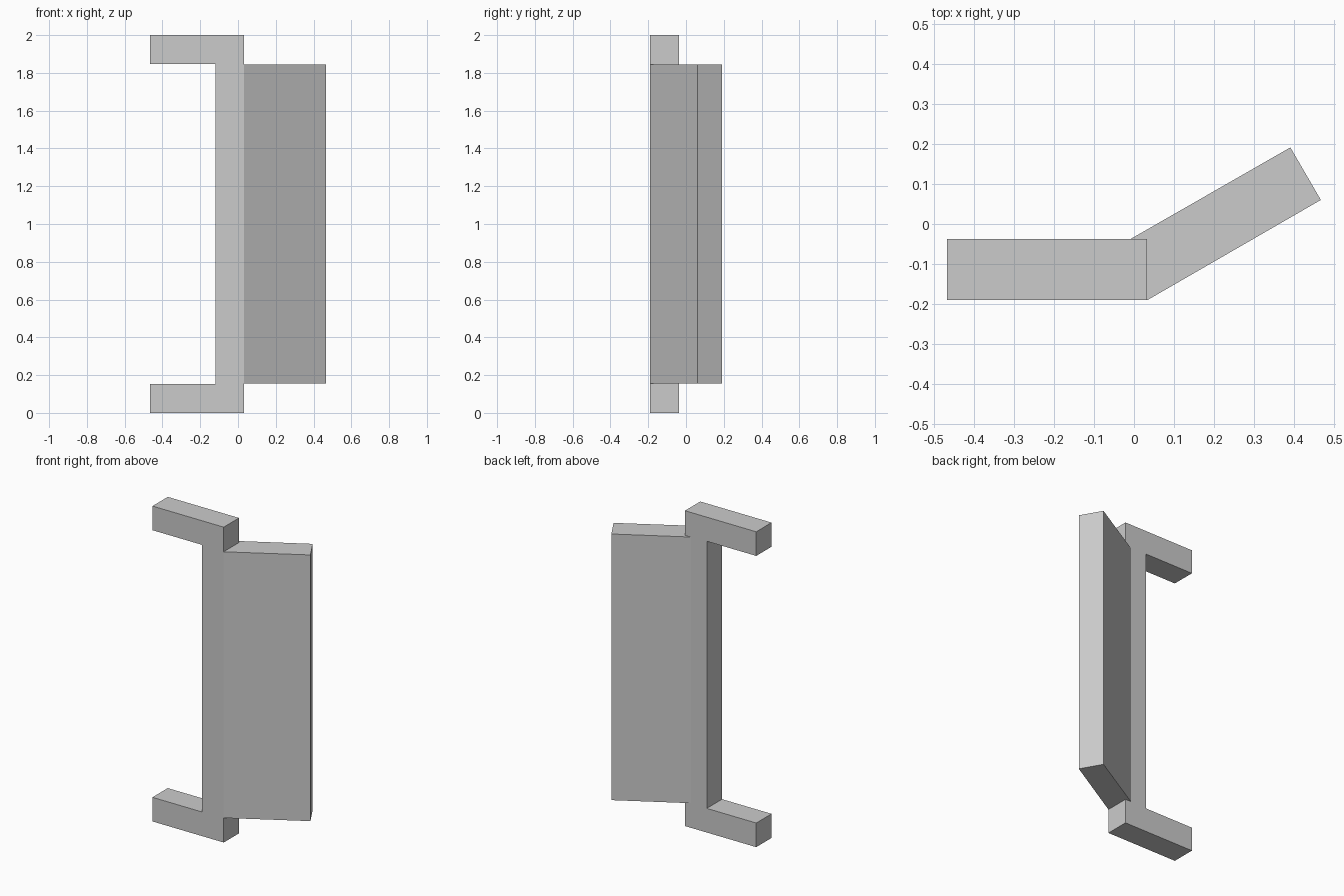
import bpy
import bmesh
from mathutils import Vector

cube = bpy.data.objects.get("Cube")
if cube:
    bpy.data.objects.remove(cube, do_unlink=True)

# Plain grey finish
grey = bpy.data.materials.new("plain grey")
grey.use_nodes = True
colour = (0.6, 0.6, 0.6, 1)
grey.diffuse_color = colour
grey.node_tree.nodes["Principled BSDF"].inputs["Base Color"].default_value = colour


def extrude_profile(name, points, offset):
    """Make a solid by sweeping a flat outline along an offset."""
    bm = bmesh.new()
    face = bm.faces.new([bm.verts.new(p) for p in points])
    swept = bmesh.ops.extrude_face_region(bm, geom=[face])["geom"]
    verts = [v for v in swept if isinstance(v, bmesh.types.BMVert)]
    bmesh.ops.translate(bm, verts=verts, vec=Vector(offset))
    bmesh.ops.recalc_face_normals(bm, faces=bm.faces)
    mesh = bpy.data.meshes.new(name)
    bm.to_mesh(mesh)
    bm.free()
    mesh.materials.append(grey)
    obj = bpy.data.objects.new(name, mesh)
    bpy.context.collection.objects.link(obj)
    return obj


bar = 0.153
height = 2.0
end, corner = -0.467, 0.033
front, back = -0.19, -0.037
inner = corner - bar

# C-shaped bracket: upright post with an arm at each end
bracket = [(end, 0), (corner, 0), (corner, height), (end, height),
           (end, height - bar), (inner, height - bar), (inner, bar), (end, bar)]
extrude_profile("bracket", [(x, front, z) for x, z in bracket], (0, back - front, 0))

# Angled panel, mitred into the post
panel = [(corner, front), (0.466, 0.06), (0.39, 0.191), (-0.008, back)]
gap = 0.156
extrude_profile("angled_panel", [(x, y, gap) for x, y in panel], (0, 0, height - 2 * gap))
